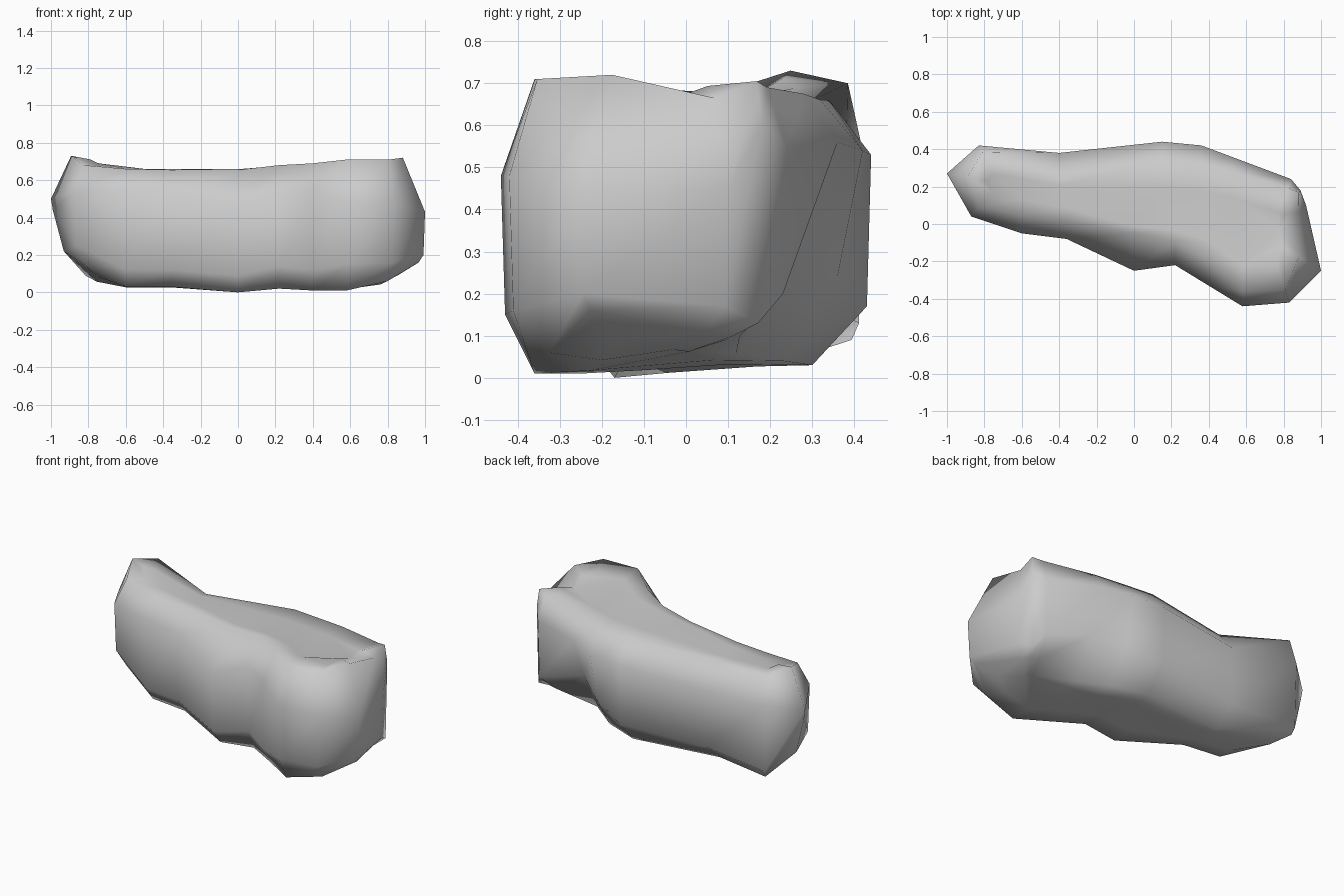
import bpy, bmesh
from mathutils import Vector

if "Cube" in bpy.data.objects:
    bpy.data.objects.remove(bpy.data.objects["Cube"])

# Outline around the boulder, anticlockwise from the left tip:
# x, y, wall top z, wall bottom z, top inset, top z, bottom inset, bottom z
OUTLINE = [
    (-1.00, .27, .50, .44, .11, .73, .07, .22),
    (-.87, .04, .54, .25, .07, .68, .07, .15),
    (-.60, -.05, .55, .12, .10, .66, .08, .03),
    (-.36, -.08, .54, .12, .10, .655, .08, .03),
    (0.00, -.25, .46, .09, .20, .655, .08, .00),
    (.22, -.22, .54, .14, .13, .68, .06, .02),
    (.40, -.33, .55, .12, .13, .69, .08, .01),
    (.58, -.44, .48, .15, .08, .71, .08, .01),
    (.83, -.42, .48, .16, .07, .71, .10, .06),
    (1.00, -.25, .43, .20, .14, .72, .04, .16),
    (.92, .10, .45, .17, .05, .665, .08, .11),
    (.89, .18, .60, .13, .015, .705, .08, .10),
    (.84, .24, .55, .20, .05, .69, .12, .10),
    (.52, .36, .56, .30, .08, .675, .24, .06),
    (.36, .42, .54, .24, .10, .66, .19, .04),
    (.15, .44, .53, .17, .10, .66, .14, .03),
    (-.40, .38, .50, .15, .12, .64, .14, .04),
    (-.83, .42, .54, .13, .04, .70, .03, .09),
]


def inward(x, y, z, dist):
    """Move an outline point towards the boulder's slanted spine."""
    sx = max(-.72, min(.72, x))
    d = Vector((sx - x, .07 - .2 * sx - y))
    d *= min(dist / d.length, .75)
    return Vector((x + d.x, y + d.y, z))


# Stack of rings from the underside to the top
rings = [[], [], [], [], [], []]
for x, y, hi, lo, ti, tz, bi, bz in OUTLINE:
    rings[0].append(inward(x, y, bz * .5 + .012, bi + .13))
    rings[1].append(inward(x, y, bz, bi))
    rings[2].append(inward(x, y, lo, max(.01, bi - .13)))
    rings[3].append(Vector((x, y, hi)))
    rings[4].append(inward(x, y, tz, ti))
    rings[5].append(inward(x, y, tz * .7 + .2, ti + .14))

bm = bmesh.new()
loops = [[bm.verts.new(p) for p in ring] for ring in rings]
n = len(OUTLINE)
for a, b in zip(loops, loops[1:]):
    for i in range(n):
        j = (i + 1) % n
        bm.faces.new((a[i], a[j], b[j], b[i]))

# Close underside and top
caps = [bm.faces.new(loops[0][::-1]), bm.faces.new(loops[-1])]
bmesh.ops.triangulate(bm, faces=caps)
low = min(v.co.z for v in bm.verts)
for v in bm.verts:
    v.co.z -= low
bmesh.ops.recalc_face_normals(bm, faces=bm.faces)

mesh = bpy.data.meshes.new("boulder")
bm.to_mesh(mesh)
bm.free()
boulder = bpy.data.objects.new("boulder", mesh)
bpy.context.collection.objects.link(boulder)
for p in mesh.polygons:
    p.use_smooth = True
